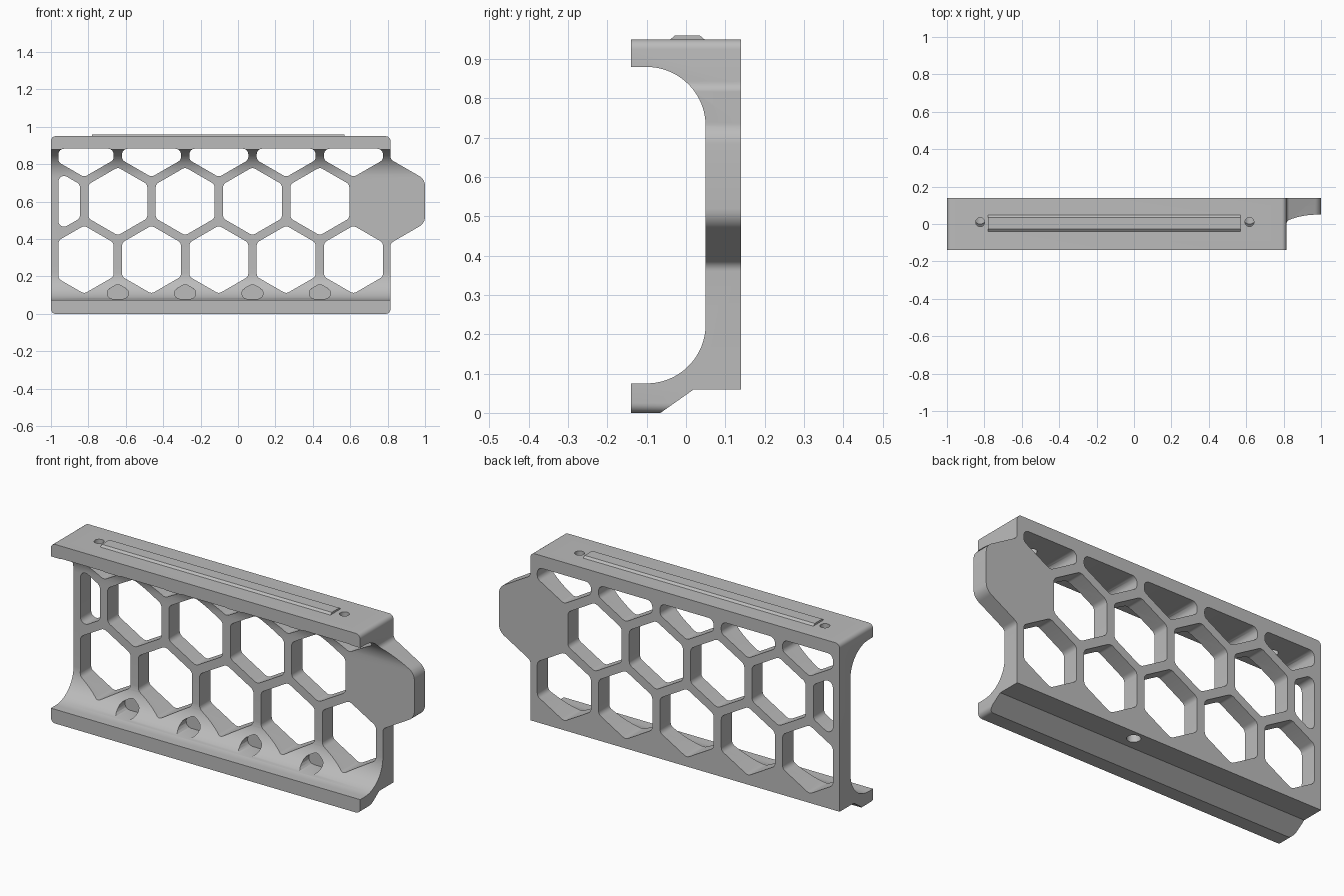
import bpy, bmesh, math
from mathutils import Vector

if "Cube" in bpy.data.objects:
    bpy.data.objects.remove(bpy.data.objects["Cube"])

grey = bpy.data.materials.new("plain_grey")
grey.use_nodes = True
colour = (0.5, 0.5, 0.5, 1)
grey.diffuse_color = colour
grey.node_tree.nodes["Principled BSDF"].inputs["Base Color"].default_value = colour


def round_corners(points, radii, steps=6):
    """Replace each corner of a polygon by an arc."""
    pts = [Vector(p) for p in points]
    if not isinstance(radii, list):
        radii = [radii] * len(pts)
    out = []
    for i, p in enumerate(pts):
        a = (pts[i - 1] - p).normalized()
        b = (pts[(i + 1) % len(pts)] - p).normalized()
        if radii[i] == 0:
            out.append(p)
            continue
        half = a.angle(b) / 2
        centre = p + (a + b).normalized() * radii[i] / math.sin(half)
        start = p + a * radii[i] / math.tan(half) - centre
        end = p + b * radii[i] / math.tan(half) - centre
        sweep = start.angle(end)
        for k in range(steps + 1):
            t = k / steps
            arc = (start * math.sin((1 - t) * sweep) + end * math.sin(t * sweep)) / math.sin(sweep)
            out.append(centre + arc)
    return out


def clip(points, axis, limit, sign):
    """Keep the part of a polygon where sign * (coordinate - limit) >= 0."""
    out = []
    for i, p in enumerate(points):
        q = points[i - 1]
        dp, dq = sign * (p[axis] - limit), sign * (q[axis] - limit)
        if dp * dq < 0:
            out.append(q.lerp(p, dq / (dq - dp)))
        if dp >= 0:
            out.append(p)
    return out


def hexagon(x, z, radius):
    return [Vector((x + radius * math.sin(k * math.pi / 3), z + radius * math.cos(k * math.pi / 3)))
            for k in range(6)]


def add_prism(bm, points, place, start, end):
    """Extrude a polygon; place(u, v, w) maps it into space."""
    verts = [bm.verts.new(place(p[0], p[1], start)) for p in points]
    face = bm.faces.new(verts)
    new = bmesh.ops.extrude_face_region(bm, geom=[face])["geom"]
    move = Vector(place(0, 0, end)) - Vector(place(0, 0, start))
    bmesh.ops.translate(bm, vec=move, verts=[v for v in new if isinstance(v, bmesh.types.BMVert)])


def make_object(name, bm):
    bmesh.ops.recalc_face_normals(bm, faces=bm.faces[:])
    mesh = bpy.data.meshes.new(name)
    bm.to_mesh(mesh)
    bm.free()
    mesh.materials.append(grey)
    obj = bpy.data.objects.new(name, mesh)
    bpy.context.collection.objects.link(obj)
    return obj


def boolean(target, cutter, operation):
    cutter.hide_render = True
    mod = target.modifiers.new("cut", "BOOLEAN")
    mod.object, mod.operation, mod.solver = cutter, operation, "EXACT"
    bpy.context.view_layer.objects.active = target
    bpy.ops.object.modifier_apply(modifier=mod.name)
    bpy.data.objects.remove(cutter)


def along_x(u, v, w):
    return (w, u, v)


def along_y(u, v, w):
    return (u, w, v)


def along_z(u, v, w):
    return (u, v, w)


# Channel profile with two lips and large inner fillets
profile = [(-0.14, 1.05), (-0.14, 0.88), (0.05, 0.88), (0.05, 0.075), (-0.14, 0.075),
           (-0.14, -0.053), (0.02, 0.06), (0.14, 0.06), (0.14, 1.05)]
bm = bmesh.new()
add_prism(bm, round_corners(profile, [0, 0, 0.15, 0.15, 0, 0, 0, 0, 0], 20), along_x, -1.1, 1.1)
frame = make_object("honeycomb_frame", bm)

# Front outline with the hexagonal end tab
right, tab_z, tab_r = 0.815, 0.602, 0.234
rise, flat = tab_r - 0.01, tab_r / 2
outline = [(-1, 0), (right, 0), (right, tab_z - rise), (1, tab_z - flat),
           (1, tab_z + flat), (right, tab_z + rise), (right, 0.95), (-1, 0.95)]
bm = bmesh.new()
add_prism(bm, round_corners(outline, [0.025, 0.025, 0.03, 0.06, 0.06, 0.03, 0.025, 0.025]),
          along_y, -0.3, 0.3)
boolean(frame, make_object("outline_cutter", bm), "INTERSECT")

# Honeycomb openings: lowest row is blind pockets in the fillet
pitch, radius, first = 0.36, 0.182, -0.8225
row_step = pitch * math.sqrt(3) / 2
bm = bmesh.new()
for row in range(4):
    odd = row % 2 == 0
    z = 0.29 + (row - 1) * row_step
    for col in range(5):
        x = first + col * pitch - (pitch / 2 if odd else 0)
        if row == 0 and col == 0:
            continue
        cell = hexagon(x, z, radius)
        cell = clip(cell, 0, -0.96, 1)
        cell = clip(cell, 1, 0.883, -1)
        cell = clip(cell, 1, 0.08, 1)
        add_prism(bm, round_corners(cell, 0.03), along_y, -0.3, 0.05 if row == 0 else 0.3)
boolean(frame, make_object("cell_cutter", bm), "DIFFERENCE")


# Screw holes in the top and one in the underside
def circle(x, y, r):
    return [(x + r * math.cos(k * math.pi / 12), y + r * math.sin(k * math.pi / 12)) for k in range(24)]


bm = bmesh.new()
for x in (first, first + 4 * pitch):
    add_prism(bm, circle(x, 0.01, 0.024), along_z, 0.8, 1.1)
add_prism(bm, circle(0.0775, 0.09, 0.033), along_z, 0.0, 0.11)
boolean(frame, make_object("screw_cutter", bm), "DIFFERENCE")

# Raised chamfered strip on top
bm = bmesh.new()
add_prism(bm, [(-0.04, 0.945), (-0.04, 0.95), (-0.028, 0.96), (0.035, 0.96), (0.047, 0.95), (0.047, 0.945)],
          along_x, -0.78, 0.57)
strip = make_object("top_strip", bm)

# Smooth fillets, sharp edges
for obj in (frame, strip):
    bpy.ops.object.select_all(action="DESELECT")
    obj.select_set(True)
    bpy.context.view_layer.objects.active = obj
    bpy.ops.object.shade_smooth_by_angle(angle=math.radians(25))
